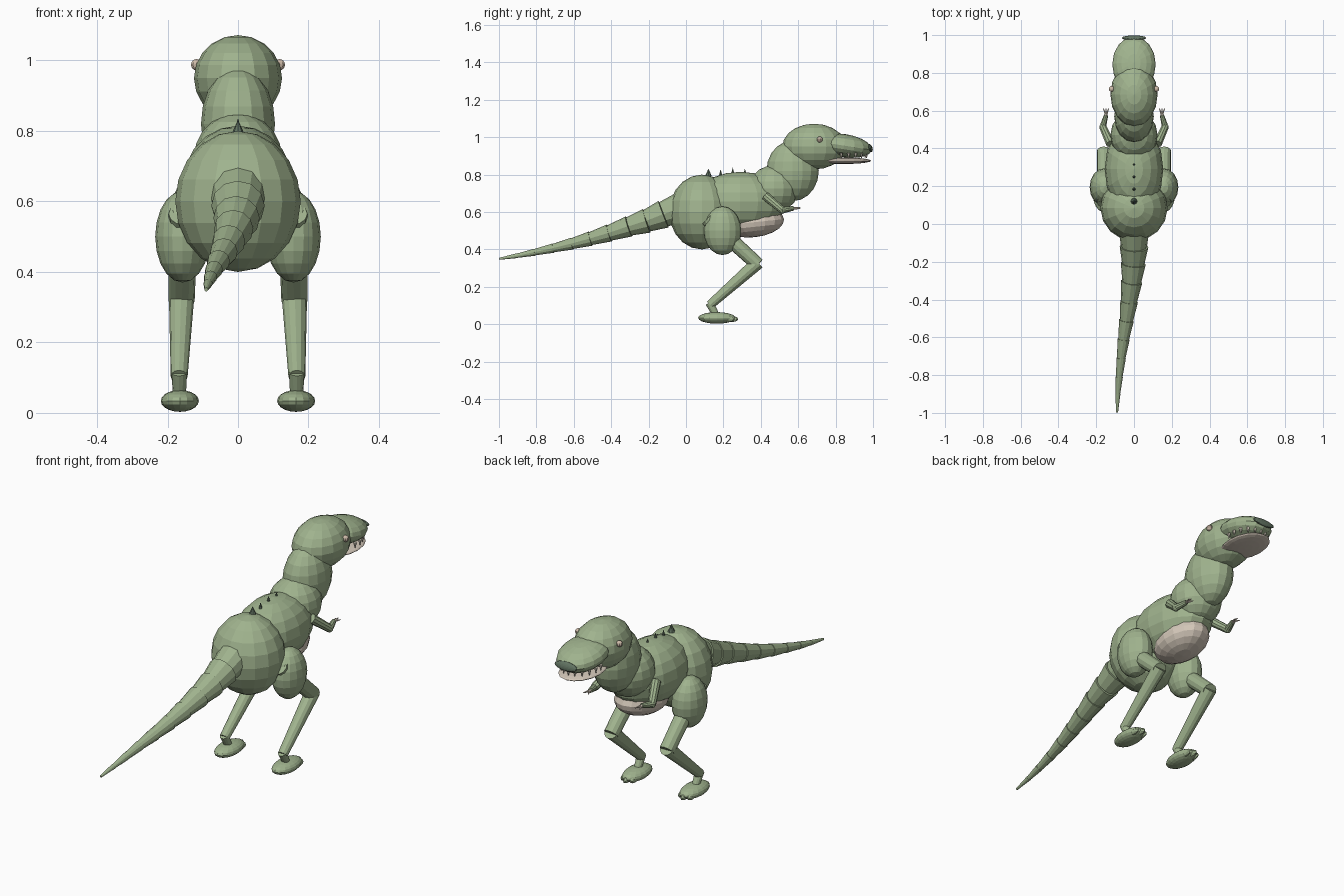
import bpy, math
from mathutils import Vector, Euler, Matrix


def make_mat(name, rgb):
    m = bpy.data.materials.new(name)
    m.diffuse_color = (*rgb, 1)
    return m


GREEN = make_mat("skin green", (0.35, 0.45, 0.27))
DARK = make_mat("dark green", (0.12, 0.17, 0.12))
BEIGE = make_mat("belly beige", (0.66, 0.58, 0.49))
IVORY = make_mat("tooth ivory", (0.80, 0.74, 0.62))
EYE = make_mat("eye tan", (0.62, 0.50, 0.40))


def finish(name, mat):
    ob = bpy.context.object
    ob.name = name
    ob.data.name = name
    ob.data.materials.append(mat)
    return ob


def ball(name, loc, radii, mat=GREEN, pitch=0, seg=16, rings=10):
    """Flat-shaded ellipsoid, pitched about x in degrees."""
    bpy.ops.mesh.primitive_uv_sphere_add(segments=seg, ring_count=rings, radius=1)
    ob = finish(name, mat)
    rot = Euler((math.radians(pitch), 0, 0)).to_matrix().to_4x4()
    ob.data.transform(Matrix.Translation(loc) @ rot @ Matrix.Diagonal((*radii, 1)))
    return ob


def limb(name, a, b, r1, r2, mat=GREEN, sides=12):
    """Tapered cylinder (or cone) running from a to b."""
    a, b = Vector(a), Vector(b)
    d = b - a
    bpy.ops.mesh.primitive_cone_add(vertices=sides, radius1=r1, radius2=r2, depth=d.length)
    ob = finish(name, mat)
    rot = d.to_track_quat('Z', 'Y').to_matrix().to_4x4()
    ob.data.transform(Matrix.Translation((a + b) / 2) @ rot)
    return ob


# Body, neck and head
ball("hips", (0, 0.085, 0.60), (0.178, 0.175, 0.20))
ball("torso", (0, 0.29, 0.655), (0.155, 0.25, 0.16))
ball("belly", (0, 0.36, 0.545), (0.115, 0.165, 0.08), BEIGE, 6)
ball("chest", (0, 0.47, 0.725), (0.125, 0.135, 0.125))
ball("neck", (0, 0.57, 0.82), (0.105, 0.14, 0.162))
ball("head", (0, 0.685, 0.95), (0.125, 0.17, 0.122))
ball("snout", (0, 0.845, 0.955), (0.115, 0.15, 0.062), GREEN, -9)
ball("lower_jaw", (0, 0.845, 0.874), (0.10, 0.145, 0.017), BEIGE)
ball("nose", (0, 0.985, 0.942), (0.065, 0.012, 0.022), DARK, 20)

# Upper teeth around the mouth
for i in range(11):
    t = math.radians(-10 + 20 * i)
    x, y = 0.093 * math.cos(t), 0.85 + 0.115 * math.sin(t)
    limb(f"tooth_{i}", (x, y, 0.915), (x, y, 0.887), 0.009, 0.001, IVORY, 6)

# Back spikes
for i, (y, z, r) in enumerate([(0.12, 0.832, 0.018), (0.185, 0.828, 0.011),
                               (0.25, 0.837, 0.011), (0.315, 0.832, 0.011)]):
    limb(f"back_spike_{i}", (0, y, z - 0.04), (0, y, z), r, 0, DARK, 8)

# Tail: overlapping tapered segments (x, y, z, radius)
tail = [(0, -0.01, 0.63, 0.085), (0, -0.12, 0.588, 0.076), (-0.004, -0.21, 0.553, 0.066),
        (-0.012, -0.305, 0.523, 0.056), (-0.026, -0.41, 0.488, 0.047),
        (-0.04, -0.51, 0.458, 0.039), (-0.055, -0.61, 0.431, 0.032),
        (-0.068, -0.71, 0.407, 0.025), (-0.078, -0.81, 0.385, 0.019),
        (-0.085, -0.90, 0.367, 0.013), (-0.09, -0.998, 0.35, 0.006)]
for i, (p, q) in enumerate(zip(tail, tail[1:])):
    limb(f"tail_segment_{i}", p[:3], q[:3], p[3], q[3] * 0.9)

# Paired parts
for side, s in (("left", -1), ("right", 1)):
    ball(f"{side}_eye", (s * 0.118, 0.715, 0.988), (0.016,) * 3, EYE, 0, 10, 8)

    # Leg
    ball(f"{side}_thigh", (s * 0.157, 0.195, 0.50), (0.078, 0.10, 0.13))
    limb(f"{side}_upper_leg", (s * 0.155, 0.115, 0.565), (s * 0.16, 0.385, 0.318), 0.042, 0.037)
    limb(f"{side}_shin", (s * 0.16, 0.385, 0.33), (s * 0.167, 0.128, 0.103), 0.036, 0.024)
    limb(f"{side}_ankle", (s * 0.167, 0.125, 0.115), (s * 0.166, 0.165, 0.04), 0.022, 0.018)
    ball(f"{side}_foot", (s * 0.165, 0.165, 0.034), (0.054, 0.10, 0.031))
    for k in (-1, 0, 1):
        x = s * 0.165 + k * 0.026
        y = 0.245 - 0.018 * abs(k)
        ball(f"{side}_toe_{k + 1}", (x, y, 0.028), (0.013, 0.034, 0.016), GREEN, 0, 8, 6)

    # Arm
    elbow, wrist = Vector((s * 0.165, 0.515, 0.61)), Vector((s * 0.148, 0.575, 0.62))
    limb(f"{side}_upper_arm", (s * 0.125, 0.425, 0.685), elbow, 0.024, 0.02, GREEN, 10)
    ball(f"{side}_elbow", elbow, (0.019,) * 3, GREEN, 0, 8, 6)
    limb(f"{side}_forearm", elbow, wrist, 0.018, 0.012, GREEN, 10)
    for k in (-1, 0, 1):
        tip = wrist + Vector((k * 0.014, 0.036, 0.004 - 0.006 * abs(k)))
        limb(f"{side}_finger_{k + 1}", wrist, tip, 0.007, 0.002, BEIGE, 6)
